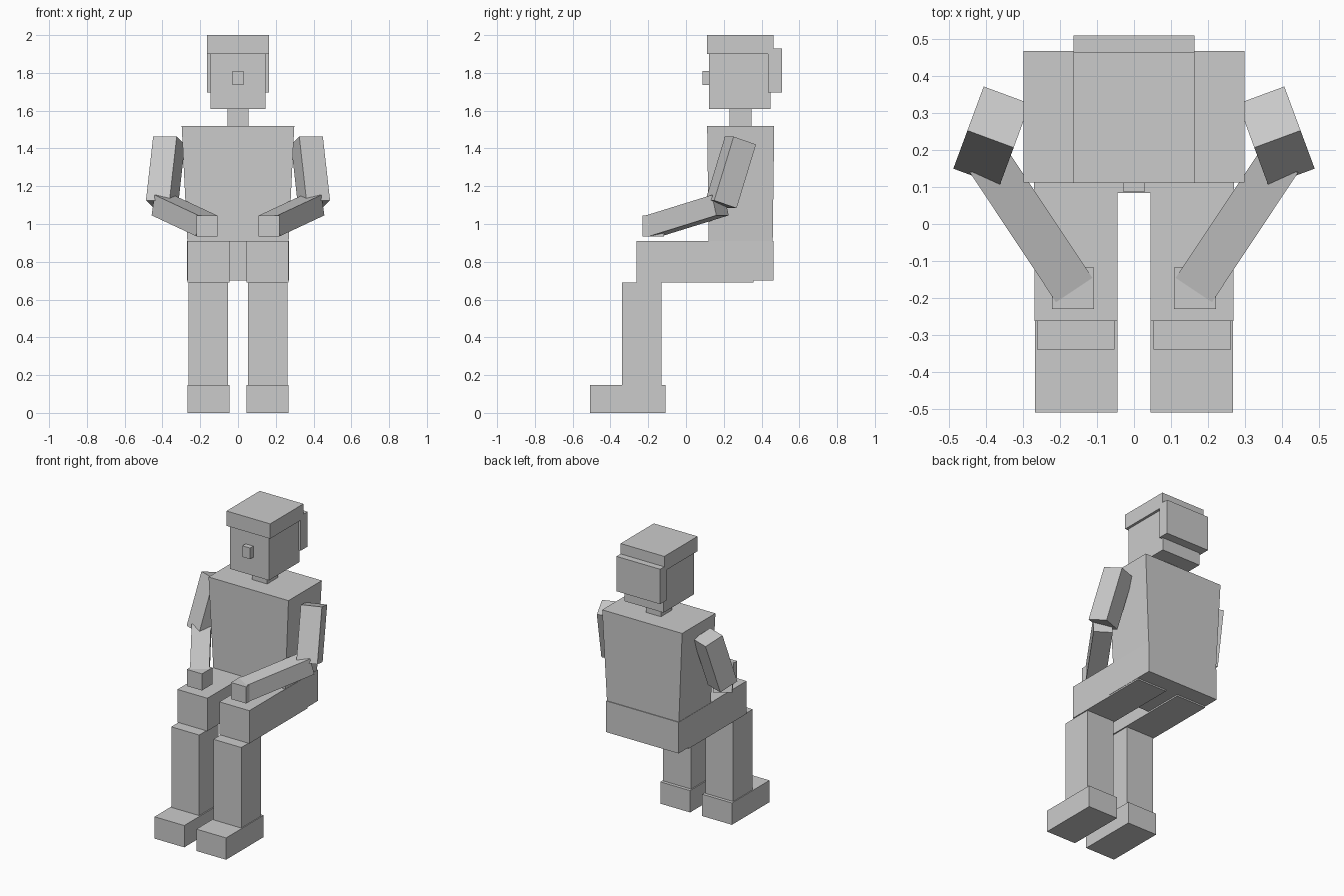
import bpy
import bmesh
from math import radians
from mathutils import Matrix, Vector, Euler

if "Cube" in bpy.data.objects:
    bpy.data.objects.remove(bpy.data.objects["Cube"])

grey = bpy.data.materials.new("plain grey")
grey.diffuse_color = (0.6, 0.6, 0.6, 1)
grey.use_nodes = True
grey.node_tree.nodes["Principled BSDF"].inputs["Base Color"].default_value = grey.diffuse_color


def box(name, center, size, rot=(0, 0, 0), taper=None):
    """Box from centre and size; taper = (x scale, y scale) of the bottom face."""
    bm = bmesh.new()
    bmesh.ops.create_cube(bm, size=1)
    for v in bm.verts:
        if taper and v.co.z < 0:
            v.co.x *= taper[0]
            v.co.y *= taper[1]
        v.co = Vector(a * b for a, b in zip(v.co, size))
    turn = Euler([radians(a) for a in rot]).to_matrix().to_4x4()
    bm.transform(Matrix.Translation(center) @ turn)
    mesh = bpy.data.meshes.new(name)
    bm.to_mesh(mesh)
    bm.free()
    mesh.materials.append(grey)
    ob = bpy.data.objects.new(name, mesh)
    bpy.context.collection.objects.link(ob)
    return ob


def span(name, x, y, z, **kw):
    """Box from its (min, max) range on each axis."""
    return box(name, [(a + b) / 2 for a, b in (x, y, z)],
               [b - a for a, b in (x, y, z)], **kw)


# Head and neck
span("hat", (-.163, .163), (.11, .464), (1.90, 2.0))
span("head", (-.146, .146), (.122, .448), (1.61, 1.90))
span("back_hair", (-.163, .163), (.435, .508), (1.695, 1.93))
span("nose", (-.029, .029), (.087, .122), (1.735, 1.81))
span("neck", (-.056, .056), (.231, .347), (1.52, 1.61))

# Body, narrowing to the hips
span("torso", (-.298, .298), (.112, .467), (.91, 1.518), taper=(.9, .955))
span("pelvis", (-.27, .27), (.084, .464), (.70, .91))

# Legs and arms, mirrored left and right
for side, s in (("left", -1), ("right", 1)):
    def limb(part, x, y, z):
        span(f"{side}_{part}", sorted((s * x[0], s * x[1])), y, z)

    limb("thigh", (.045, .268), (-.262, .357), (.69, .911))
    limb("shin", (.053, .261), (-.338, -.13), (.145, .69))
    limb("foot", (.045, .267), (-.508, -.108), (0, .147))
    limb("hand", (.108, .221), (-.229, -.117), (.934, 1.046))
    box(f"{side}_upper_arm", (s * .384, .237, 1.273), (.133, .133, .355),
        (-18, 0, s * 20.3))
    box(f"{side}_forearm", (s * .283, .005, 1.045), (.118, .438, .112),
        (14.5, 0, s * -33.6))
